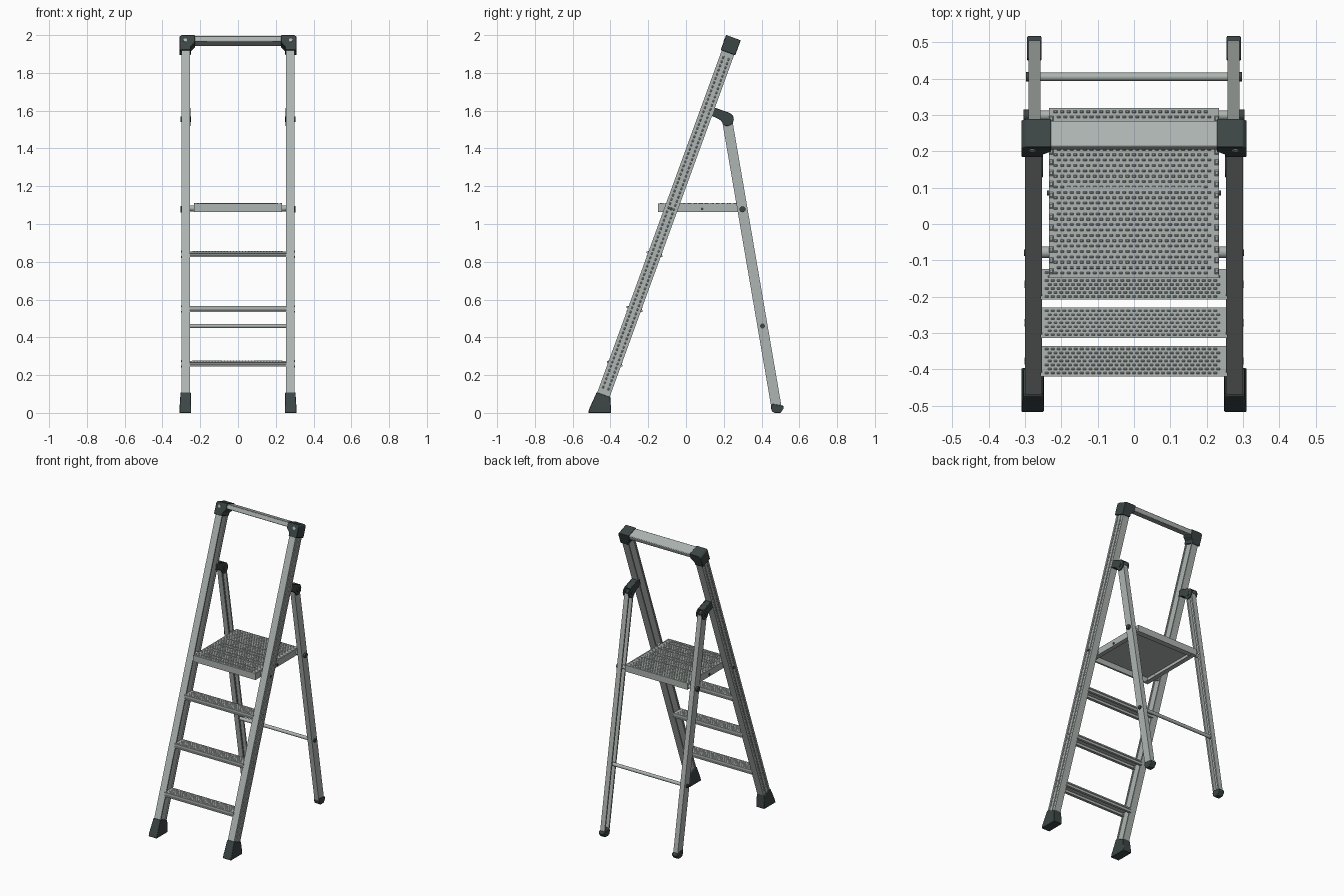
import bpy, bmesh
from math import sin, cos, pi, radians
from mathutils import Vector as V

if "Cube" in bpy.data.objects:
    bpy.data.objects.remove(bpy.data.objects["Cube"])


def material(name, rgb):
    m = bpy.data.materials.new(name)
    m.diffuse_color = (*rgb, 1)
    m.use_nodes = True
    m.node_tree.nodes["Principled BSDF"].inputs["Base Color"].default_value = m.diffuse_color
    return m


ALU = material("aluminium", (0.42, 0.46, 0.44))
DARK = material("dark_plastic", (0.045, 0.06, 0.06))
X, Y, Z = V((1, 0, 0)), V((0, 1, 0)), V((0, 0, 1))


def finish(name, bm, mat, mirror=False, bevel=0):
    bmesh.ops.recalc_face_normals(bm, faces=bm.faces)
    me = bpy.data.meshes.new(name)
    bm.to_mesh(me)
    bm.free()
    me.materials.append(mat)
    ob = bpy.data.objects.new(name, me)
    bpy.context.collection.objects.link(ob)
    if bevel:
        b = ob.modifiers.new("bevel", 'BEVEL')
        b.width, b.segments = bevel, 2
    if mirror:
        ob.modifiers.new("mirror", 'MIRROR').use_mirror_merge = False
    return ob


def add_prism(bm, pts, o, u, v, w):
    """Outline pts in the u/v plane at o, extruded by vector w."""
    lo = [bm.verts.new(o + u * a + v * b) for a, b in pts]
    hi = [bm.verts.new(p.co + w) for p in lo]
    bm.faces.new(lo)
    bm.faces.new(hi)
    for i in range(len(lo)):
        j = (i + 1) % len(lo)
        bm.faces.new((lo[i], lo[j], hi[j], hi[i]))


def prism(name, pts, o, u, v, w, mat=ALU, mirror=False, bevel=0):
    bm = bmesh.new()
    add_prism(bm, pts, o, u, v, w)
    return finish(name, bm, mat, mirror, bevel)


def rect(a0, a1, b0, b1):
    return [(a0, b0), (a1, b0), (a1, b1), (a0, b1)]


def rod(name, x0, x1, y, z, r, mat=ALU, mirror=False, n=20):
    ring = [(r * cos(2 * pi * i / n), r * sin(2 * pi * i / n)) for i in range(n)]
    return prism(name, ring, V((x0, y, z)), Y, Z, X * (x1 - x0), mat, mirror)


def studs(name, centres, u, v, w, mirror=False):
    """Many small tapered bumps in one mesh; u, v half sizes, w height."""
    bm = bmesh.new()
    for c in centres:
        lo = [bm.verts.new(c + u * a + v * b) for a, b in rect(-1, 1, -1, 1)]
        hi = [bm.verts.new(c + w + u * a + v * b) for a, b in rect(-.5, .5, -.5, .5)]
        bm.faces.new(hi)
        for i in range(4):
            j = (i + 1) % 4
            bm.faces.new((lo[i], lo[j], hi[j], hi[i]))
    return finish(name, bm, ALU, mirror)


# Frames of the leaning front rails and the rear legs
A = radians(20)
RB = V((0, -0.472, 0))
RD, RV = V((0, sin(A), cos(A))), V((0, cos(A), -sin(A)))
LB, LT = V((0, 0.484, 0)), V((0, 0.217, 1.555))
LD = (LT - LB).normalized()
LV = V((0, LD.z, -LD.y))


def rail_y(z):
    return RB.y + RD.y / RD.z * z


# Front rails: grooved outside, recessed inside
half = [(.30, .009), (.296, .009), (.296, .021), (.30, .021),
        (.30, .035), (.253, .035), (.253, .026), (.259, .026)]
profile = half + [(a, -b) for a, b in reversed(half)]
prism("front_rail", profile, RB + RD * .06, X, RV, RD * 2.0, mirror=True)
studs("rail_groove_teeth",
      [RB + RD * (.14 + .0235 * i) + RV * s + X * .296 for i in range(80) for s in (-.015, .015)],
      RV * .004, RD * .006, X * .0035, True)

# Front feet: flared rubber shoes
bm = bmesh.new()
lo = [bm.verts.new(p) for p in [(.248, -.518, 0), (.31, -.518, 0), (.31, -.397, 0), (.248, -.397, 0)]]
mid = [bm.verts.new(p.co + V((0, 0.006, .022))) for p in lo]
hi = [bm.verts.new(p) for p in [(.250, -.473, .109), (.304, -.473, .109), (.304, -.401, .083), (.250, -.401, .083)]]
bm.faces.new(lo)
bm.faces.new(hi)
mid[2].co.y = mid[3].co.y = -.397
for r0, r1 in ((lo, mid), (mid, hi)):
    for i in range(4):
        j = (i + 1) % 4
        bm.faces.new((r0[i], r0[j], r1[j], r1[i]))
finish("front_foot", bm, DARK, True, .003)

# Top handle bar with corner caps
prism("top_bar", rect(-.24, .24, 2.08, 2.11), RB - RV * .038, X, RD, RV * .076, bevel=.004)
cap = [(.31, 2.03), (.31, 2.104), (.30, 2.114), (.228, 2.114), (.228, 2.072), (.25, 2.05), (.25, 2.03)]
prism("corner_cap", cap, RB - RV * .041, X, RD, RV * .082, DARK, True, .003)
disc = [(.01 * cos(pi * i / 8), .01 * sin(pi * i / 8)) for i in range(16)]
prism("cap_screw", disc, RB + RD * 2.085 - RV * .043 + X * .28, X, RD, RV * .004, ALU, True)

# Steps: channel treads with lipped front and back edges and gripping studs
for n, zt in enumerate((.275, .565, .855)):
    yc = rail_y(zt - .015)
    side = [(.042, 0), (.042, -.009), (.038, -.011), (.038, -.020), (.042, -.022),
            (.042, -.030), (.026, -.030), (.026, -.025), (.034, -.025), (.034, -.005)]
    prof = side + [(-a, b) for a, b in reversed(side)]
    prism(f"step_{n + 1}", prof, V((-.258, yc, zt)), Y, Z, X * .516)
    studs(f"step_studs_{n + 1}",
          [V((-.24 + .016 * i + .008 * (k % 2), yc - .033 + .011 * k, zt)) for i in range(30) for k in range(7)],
          X * .0045, Y * .0025, Z * .002)
    for s in (-.015, .015):
        rod("step_rivet", .298, .302, yc + s * .34, zt - .015 + s, .005, ALU, True, 10)

# Platform: shallow pan with a studded, ribbed top
prism("platform_top", rect(-.234, .234, -.147, .32), V((0, 0, 1.101)), X, Y, Z * .007)
prism("platform_side", rect(.222, .234, 1.064, 1.101), V((0, -.147, 0)), X, Z, Y * .467, mirror=True)
prism("platform_side_flange", rect(.205, .222, 1.064, 1.069), V((0, -.147, 0)), X, Z, Y * .467, mirror=True)
for nm, y0 in (("front", -.147), ("rear", .308)):
    prism(f"platform_{nm}_edge", rect(-.222, .222, 1.064, 1.101), V((0, y0, 0)), X, Z, Y * .012)
prism("platform_rear_beam", rect(-.222, .222, 1.066, 1.092), V((0, .28, 0)), X, Z, Y * .028)
studs("platform_studs",
      [V((-.216 + .018 * i + .009 * (k % 2), -.135 + .0148 * k, 1.108)) for i in range(24) for k in range(31)],
      X * .005, Y * .003, Z * .003)
for y in (.165, .1, .068, .006, -.025, -.085, -.12):
    prism("platform_rib", rect(-.192, .192, -.0015, .0015), V((0, y, 1.108)), X, Y, Z * .003)
studs("platform_edge_teeth", [V((.228, -.13 + .03 * i, 1.108)) for i in range(15)],
      X * .006, Y * .008, Z * .003, True)

# Platform pivots and bolts
rod("platform_front_pivot", .22, .262, rail_y(1.083), 1.083, .016, ALU, True)
rod("platform_rear_pivot", .22, .262, .299, 1.080, .013, ALU, True)
rod("platform_side_bolt", .23, .239, .085, 1.080, .007, DARK, True)
rod("leg_platform_bolt", .285, .304, .299, 1.078, .016, DARK, True)
rod("rail_platform_bolt", .297, .303, rail_y(1.08), 1.08, .009, DARK, True)

# Rear legs: channels open to the inside
chan = [(.258, -.027), (.291, -.027), (.291, .027), (.258, .027),
        (.258, .017), (.264, .017), (.264, .021), (.285, .021),
        (.285, -.021), (.264, -.021), (.264, -.017), (.258, -.017)]
prism("rear_leg", chan, LB + LD * .03, X, LV, LD * 1.54, mirror=True)
foot = [(.449, .03), (.455, .008), (.468, 0), (.500, 0), (.518, .025), (.514, .038), (.456, .048)]
prism("rear_foot", foot, V((.255, 0, 0)), Y, Z, X * .039, DARK, True, .003)

# Rear cross bar and its end plugs
rod("rear_cross_bar", -.288, .288, .405, .46, .0115)
rod("cross_bar_plug", .284, .298, .405, .46, .013, DARK, True)

# Hinge brackets joining rear legs to rails
arc = [(.217 + .036 * cos(t), 1.555 + .036 * sin(t)) for t in [radians(-110 + 18 * i) for i in range(11)]]
brk = arc + [(.158, 1.614), (.135, 1.612), (.128, 1.575), (.165, 1.560), (.184, 1.548)]
for nm, x0, w in (("outer", .290, .009), ("inner", .251, .008)):
    prism(f"hinge_{nm}_plate", brk, V((x0, 0, 0)), Y, Z, X * w, DARK, True, .002)
web = [(.13, 1.575), (.165, 1.562), (.195, 1.59), (.217, 1.591), (.235, 1.586), (.158, 1.613), (.135, 1.611)]
prism("hinge_web", web, V((.255, 0, 0)), Y, Z, X * .038, DARK, True)
rod("hinge_pin", .248, .304, .217, 1.555, .014, DARK, True)

# Smooth round parts, keep crisp edges
for ob in bpy.data.objects:
    ob.select_set(True)
bpy.context.view_layer.objects.active = bpy.data.objects["front_rail"]
bpy.ops.object.shade_smooth_by_angle(angle=radians(30))
